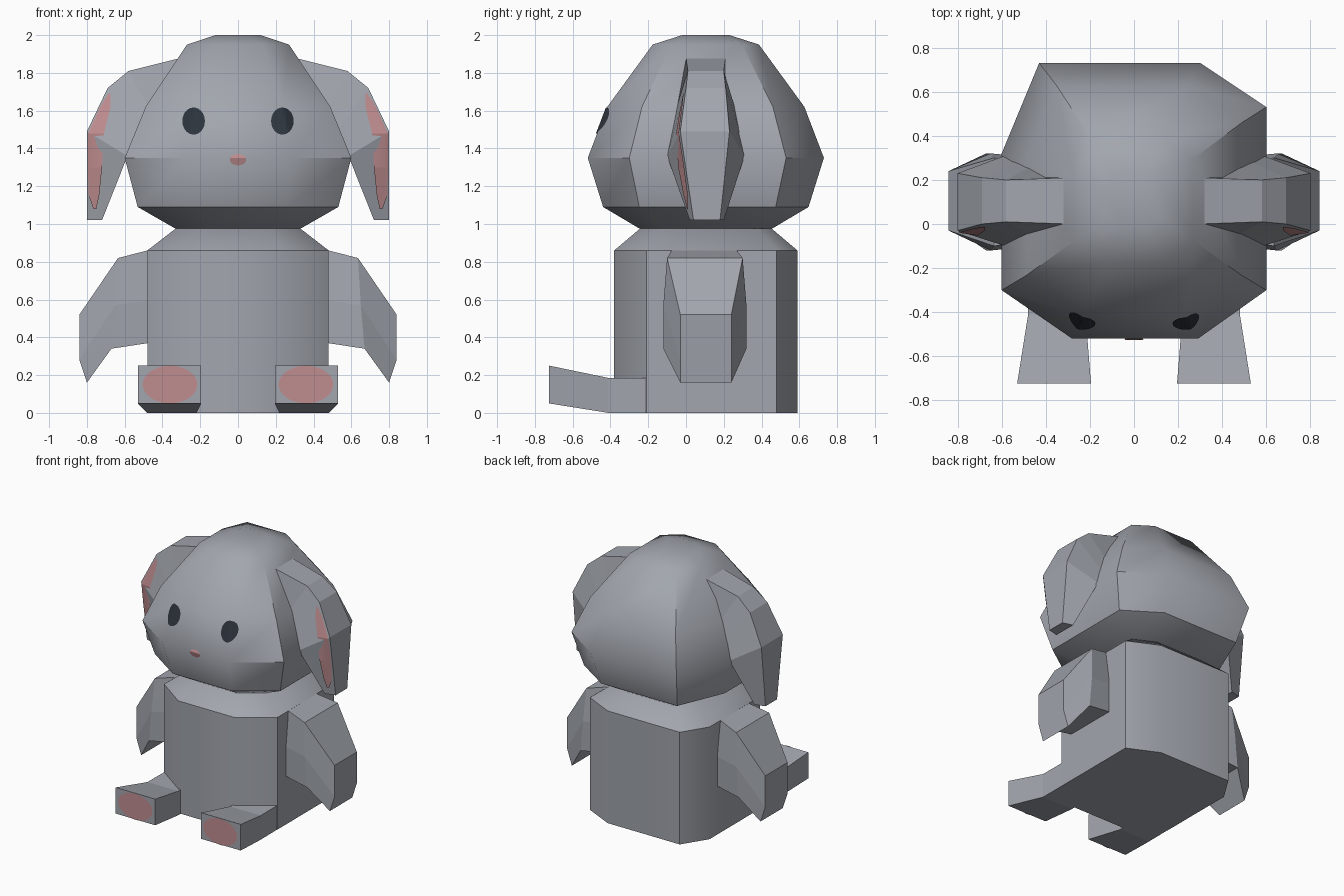
import bpy, bmesh, math
from mathutils import Vector
from mathutils.bvhtree import BVHTree

if "Cube" in bpy.data.objects:
    bpy.data.objects.remove(bpy.data.objects["Cube"])


def material(name, rgb):
    m = bpy.data.materials.new(name)
    m.diffuse_color = (*rgb, 1)
    m.use_nodes = True
    m.node_tree.nodes["Principled BSDF"].inputs["Base Color"].default_value = m.diffuse_color
    return m


GREY = material("grey plush", (0.36, 0.38, 0.42))
PINK = material("soft pink", (0.53, 0.27, 0.28))
DARK = material("dark eye", (0.026, 0.034, 0.045))


def finish(bm, name, mat, angle=None):
    bmesh.ops.recalc_face_normals(bm, faces=bm.faces[:])
    mesh = bpy.data.meshes.new(name)
    bm.to_mesh(mesh)
    bm.free()
    mesh.materials.append(mat)
    ob = bpy.data.objects.new(name, mesh)
    bpy.context.collection.objects.link(ob)
    if angle:
        bpy.ops.object.select_all(action='DESELECT')
        ob.select_set(True)
        bpy.context.view_layer.objects.active = ob
        bpy.ops.object.shade_smooth_by_angle(angle=math.radians(angle))
    return ob


def loft(name, sections, mat=GREY, angle=None, sides=(1,)):
    """Skin closed cross-sections, once for each mirror sign in sides."""
    bm = bmesh.new()
    for s in sides:
        rings = [[bm.verts.new((s * x, y, z)) for x, y, z in sec] for sec in sections]
        n = len(rings[0])
        for a, b in zip(rings, rings[1:]):
            for i in range(n):
                j = (i + 1) % n
                bm.faces.new((a[i], a[j], b[j], b[i]))
        bm.faces.new(rings[0])
        bm.faces.new(rings[-1])
    return finish(bm, name, mat, angle)


def stack(outline, rings, centre):
    """Scale a plan outline to each (z, x scale, y scale)."""
    return [[(x * sx, centre + (y - centre) * sy, z) for x, y in outline]
            for z, sx, sy in rings]


def decal(name, target, rows, mat, cols=6, sides=(1, -1)):
    """Thin patch laid on the front of target; rows are (z, x0, x1)."""
    tree = BVHTree.FromPolygons([v.co[:] for v in target.data.vertices],
                                [p.vertices[:] for p in target.data.polygons])
    for s in sides:
        bm = bmesh.new()
        grid = []
        for z, x0, x1 in rows:
            line = []
            for c in range(cols + 1):
                x = s * (x0 + (x1 - x0) * c / cols)
                hit = tree.ray_cast(Vector((x, -3, z)), Vector((0, 1, 0)))[0]
                line.append(bm.verts.new((x, hit.y - 0.006, z)) if hit else None)
            grid.append(line)
        for a, b in zip(grid, grid[1:]):
            for i in range(cols):
                quad = (a[i], a[i + 1], b[i + 1], b[i])
                if all(quad):
                    f = bm.faces.new(quad)
                    f.normal_update()
                    if f.normal.y > 0:
                        f.normal_flip()
        mesh = bpy.data.meshes.new(name)
        bm.to_mesh(mesh)
        bm.free()
        mesh.materials.append(mat)
        bpy.context.collection.objects.link(bpy.data.objects.new(name, mesh))


def ellipse(cx, cz, rx, rz, n=10):
    rows = []
    for k in range(n + 1):
        a = math.radians(4 + 172 * k / n)
        w = rx * math.sin(a)
        rows.append((cz + rz * math.cos(a), cx - w, cx + w))
    return rows


# Head: uneven octagon plan swept through six heights
head_plan = [(-0.60, -0.30), (-0.28, -0.52), (0.29, -0.52), (0.60, -0.30),
             (0.60, 0.53), (0.30, 0.73), (-0.43, 0.73), (-0.60, 0.32)]
head = loft("head", stack(head_plan, [
    (0.975, 0.55, 0.56), (1.09, 0.885, 0.87), (1.35, 1, 1),
    (1.62, 0.815, 0.835), (1.95, 0.45, 0.45), (2.0, 0.2, 0.2)], 0.105), angle=40)

# Body
body_plan = [(-0.48, -0.21), (-0.24, -0.38), (0.24, -0.38), (0.48, -0.21),
             (0.48, 0.48), (0.25, 0.59), (-0.36, 0.59), (-0.48, 0.40)]
loft("body", stack(body_plan, [(0, 1, 1), (0.86, 1, 1), (0.975, 0.69, 0.72)], 0.105),
     angle=40)

# Legs with upturned feet
legs = loft("legs", [
    [(x0, y, z0), (x1, y, z0), (x1, y, z1), (x0, y, z1)]
    for y, x0, x1, z0, z1 in [(-0.10, 0.22, 0.478, 0.001, 0.185),
                              (-0.41, 0.22, 0.48, 0, 0.185),
                              (-0.724, 0.195, 0.53, 0.05, 0.25)]], sides=(1, -1))
decal("foot_pad", legs, ellipse(0.36, 0.15, 0.145, 0.1), PINK)

# Arms: each section runs down the front and back up the rear
def arm_section(pts):
    return ([(x, y0, z) for x, z, y0, y1 in pts] +
            [(x, y1, z) for x, z, y0, y1 in reversed(pts)])


loft("arms", [arm_section(p) for p in (
    [(0.44, 0.87, -0.07, 0.26), (0.44, 0.60, -0.10, 0.30), (0.44, 0.375, -0.10, 0.30)],
    [(0.635, 0.82, -0.10, 0.30), (0.65, 0.57, -0.12, 0.32), (0.67, 0.34, -0.12, 0.32)],
    [(0.84, 0.52, -0.03, 0.24), (0.84, 0.28, -0.03, 0.24), (0.80, 0.16, -0.03, 0.24)])],
    sides=(1, -1))

# Floppy ears: narrow outer strip, wider inner edge against the head
ears = loft("ears", [arm_section(p) for p in (
    [(0.30, 1.88, 0.0, 0.21), (0.25, 1.70, -0.01, 0.22)],
    [(0.58, 1.81, 0.01, 0.20), (0.45, 1.58, -0.06, 0.27)],
    [(0.69, 1.72, 0.0, 0.21), (0.51, 1.47, -0.08, 0.29)],
    [(0.80, 1.49, -0.03, 0.23), (0.585, 1.36, -0.10, 0.31)],
    [(0.80, 1.02, 0.04, 0.18), (0.72, 1.02, 0.02, 0.20)])], sides=(1, -1))
decal("inner_ear", ears, [
    (1.69, 0.675, 0.685), (1.62, 0.675, 0.73), (1.48, 0.71, 0.793), (1.30, 0.72, 0.795),
    (1.15, 0.735, 0.79), (1.08, 0.75, 0.765)], PINK)

# Face
decal("eye", head, ellipse(0.235, 1.545, 0.06, 0.072), DARK)
decal("nose", head, ellipse(0, 1.34, 0.043, 0.03), PINK, sides=(1,))
